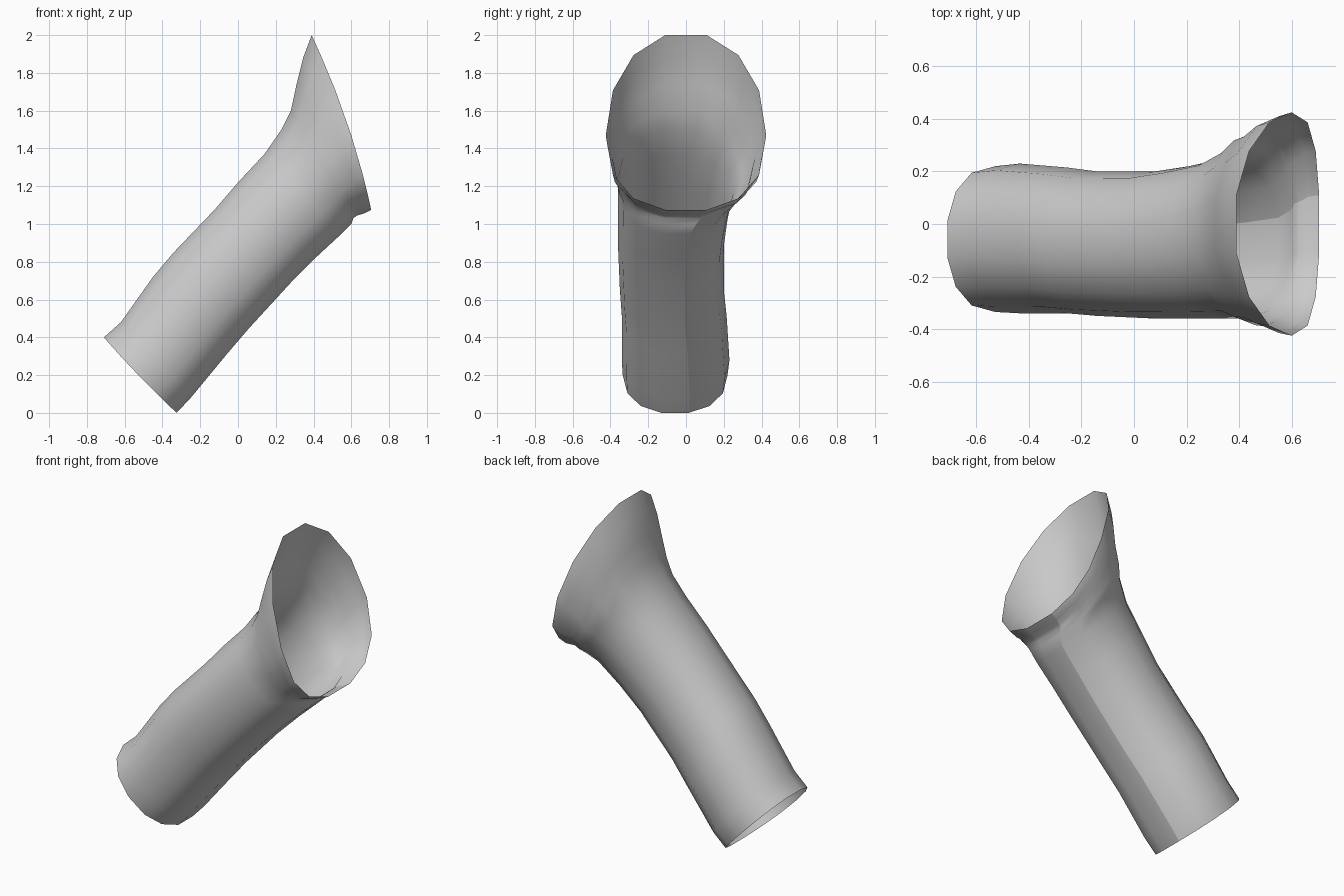
import bpy
import bmesh
import math

if "Cube" in bpy.data.objects:
    bpy.data.objects.remove(bpy.data.objects["Cube"], do_unlink=True)

SIDES = 14


def flat_material(name, colour):
    mat = bpy.data.materials.new(name)
    mat.use_nodes = True
    mat.diffuse_color = colour
    mat.node_tree.nodes["Principled BSDF"].inputs["Base Color"].default_value = colour
    return mat


def soft(v, power):
    """Slightly squared sine or cosine."""
    return math.copysign(abs(v) ** power, v)


def ring_points(top, bottom, back, front, skew, bow):
    """Rounded ring between a top and a bottom point, starting at the seam."""
    mid_x, mid_z = (top[0] + bottom[0]) / 2, (top[1] + bottom[1]) / 2
    mid_y, half_y = (back + front) / 2, (back - front) / 2
    edge = soft(math.cos(math.pi / SIDES), 0.9)
    points = []
    for i in range(SIDES + 1):
        a = math.pi / SIDES + math.tau * i / SIDES
        up = -soft(math.cos(a), 0.9) / edge
        side = soft(math.sin(a), 0.9)
        up -= skew * max(0, 1 - up * up)
        x = mid_x + (top[0] - mid_x) * up + bow * (1 - up * up)
        z = mid_z + (top[1] - mid_z) * up
        points.append((x, mid_y + half_y * side, z))
    return points


# Sleeve rings: top (x, z), bottom (x, z), back y, front y, skew, bow
rings = [
    ((-.71, .40), (-.325, 0), .22, -.335, 0, -.01),
    ((-.62, .48), (-.25, .08), .23, -.34, 0, 0),
    ((-.45, .72), (-.06, .31), .215, -.34, 0, 0),
    ((-.34, .85), (.06, .45), .20, -.35, 0, 0),
    ((-.12, 1.08), (.28, .69), .20, -.36, 0, 0),
    ((0, 1.22), (.42, .83), .22, -.36, 0, 0),
    ((.14, 1.37), (.55, .95), .25, -.36, 0, 0),
    # Flared cuff with a shallow fold behind the rim
    ((.23, 1.50), (.60, 1.0), .30, -.36, .05, 0),
    ((.28, 1.60), (.61, 1.03), .35, -.385, .1, 0),
    ((.31, 1.74), (.63, 1.045), .365, -.39, .12, .01),
    ((.345, 1.88), (.665, 1.055), .41, -.415, .14, .025),
    ((.39, 2.0), (.705, 1.075), .425, -.425, .15, .03),
]

# Open tube; the two ends of the sheet meet unwelded as a hard seam
bm = bmesh.new()
rows = [[bm.verts.new(p) for p in ring_points(*ring)] for ring in rings]
for low, high in zip(rows, rows[1:]):
    for i in range(SIDES):
        bm.faces.new((low[i], high[i], high[i + 1], low[i + 1]))
bm.normal_update()
# Make the faces point away from the sleeve's axis
if sum(f.normal.y * (f.calc_center_median().y + .05) for f in bm.faces) < 0:
    bmesh.ops.reverse_faces(bm, faces=bm.faces[:])

mesh = bpy.data.meshes.new("flared_sleeve")
bm.to_mesh(mesh)
bm.free()
mesh.materials.append(flat_material("light grey", (.6, .6, .6, 1)))
sleeve = bpy.data.objects.new("flared_sleeve", mesh)
bpy.context.collection.objects.link(sleeve)
bpy.context.view_layer.objects.active = sleeve
sleeve.select_set(True)
bpy.ops.object.shade_smooth_by_angle(angle=math.radians(60))
